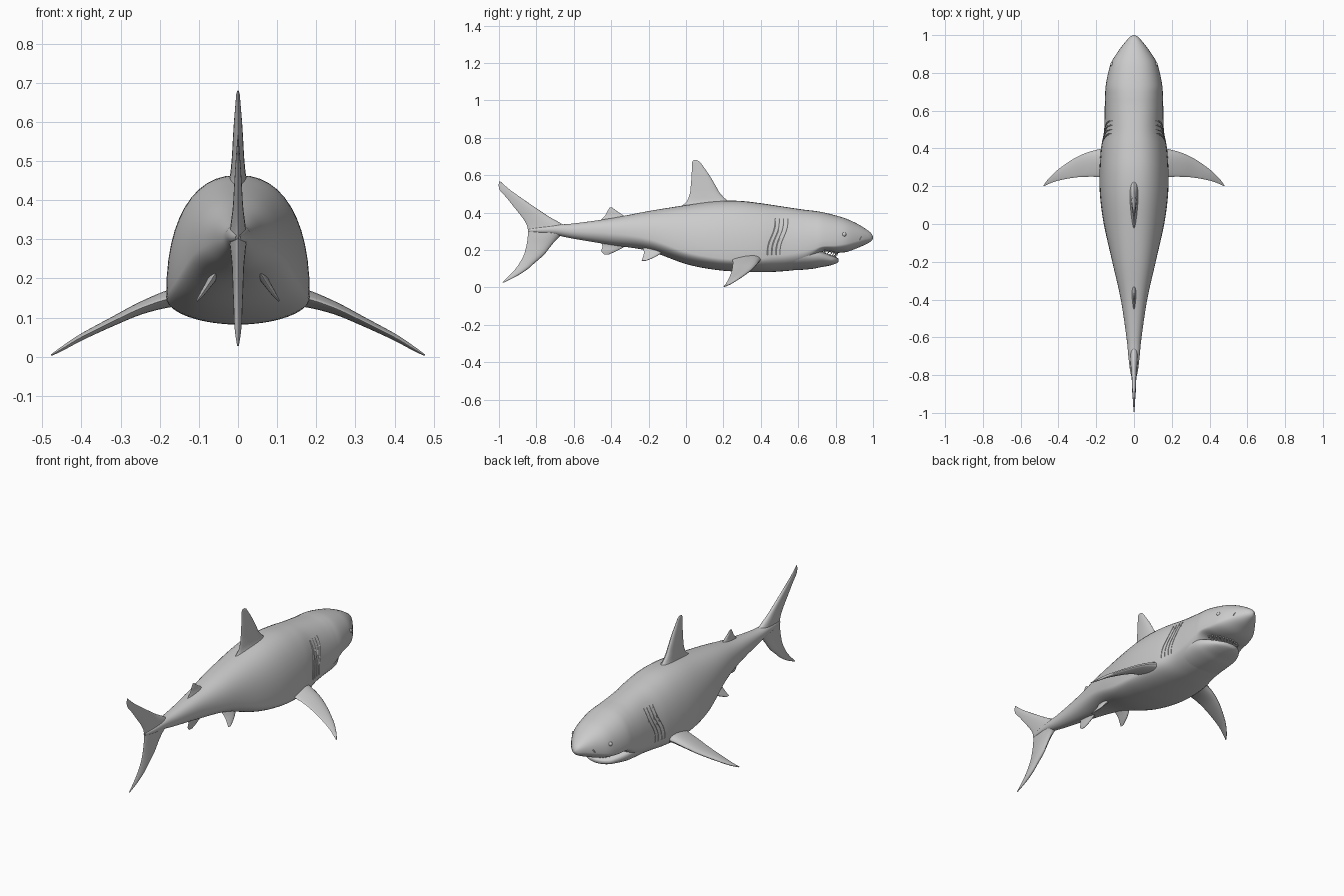
import bpy, bmesh, math
from mathutils import Vector, Matrix

if "Cube" in bpy.data.objects:
    bpy.data.objects.remove(bpy.data.objects["Cube"])


def smooth_rows(rows, n):
    """Catmull-Rom interpolation through control rows."""
    pts = [rows[0]] + list(rows) + [rows[-1]]
    out = []
    for i in range(1, len(pts) - 2):
        for k in range(n):
            t = k / n
            out.append([0.5 * (2 * b + (c - a) * t + (2 * a - 5 * b + 4 * c - d) * t * t
                               + (3 * b - a - 3 * c + d) * t ** 3)
                        for a, b, c, d in zip(*pts[i - 1:i + 3])])
    return out + [list(rows[-1])]


def shade(ob, angle=40):
    bpy.ops.object.select_all(action='DESELECT')
    ob.select_set(True)
    bpy.context.view_layer.objects.active = ob
    bpy.ops.object.shade_smooth_by_angle(angle=math.radians(angle))


def finish(name, bm):
    bmesh.ops.recalc_face_normals(bm, faces=bm.faces[:])
    me = bpy.data.meshes.new(name)
    bm.to_mesh(me)
    bm.free()
    ob = bpy.data.objects.new(name, me)
    bpy.context.collection.objects.link(ob)
    shade(ob)
    return ob


def loft(name, shells):
    """Skin one or more stacks of closed rings, with capped ends."""
    bm = bmesh.new()
    for rings in shells:
        vs = [[bm.verts.new(p) for p in r] for r in rings]
        m = len(vs[0])
        for a, b in zip(vs, vs[1:]):
            for j in range(m):
                bm.faces.new((a[j], a[(j + 1) % m], b[(j + 1) % m], b[j]))
        bm.faces.new(vs[0])
        bm.faces.new(vs[-1])
    return finish(name, bm)


def spow(v, e):
    return math.copysign(abs(v) ** e, v)


def hull(name, rows, n_up, n_low=2.0, seg=48):
    """Rows are y, top, bottom, widest height, half width."""
    rings = []
    for y, top, bot, zw, w in rows:
        ring = []
        for j in range(seg):
            a = 2 * math.pi * j / seg
            c, s = math.cos(a), math.sin(a)
            n, h = (n_up, top - zw) if c > 0 else (n_low, zw - bot)
            ring.append((w * spow(s, 2 / n), y, zw + h * spow(c, 2 / n)))
        rings.append(ring)
    return loft(name, [rings])


def row_at(rows, y):
    for a, b in zip(rows, rows[1:]):
        if b[0] <= y <= a[0]:
            t = (a[0] - y) / max(a[0] - b[0], 1e-9)
            return [p + (q - p) * t for p, q in zip(a, b)]
    return rows[-1]


def side_x(y, z):
    _, top, bot, zw, w = row_at(body_rows, y)
    n, h = (2.3, top - zw) if z > zw else (2.0, zw - bot)
    return w * max(0, 1 - min(1, abs(z - zw) / h) ** n) ** (1 / n)


def fin(name, rows, mirror=False):
    """Rows are x, z, leading y, trailing y, half thickness."""
    rows = smooth_rows(rows, 6)
    shells = []
    for sx in ((1, -1) if mirror else (1,)):
        rings = []
        for i, (x, z, lead, trail, half) in enumerate(rows):
            p, q = rows[max(i - 1, 0)], rows[min(i + 1, len(rows) - 1)]
            t = Vector((q[0] - p[0], q[1] - p[1])).normalized()
            ring = []
            for j in range(20):
                a = 2 * math.pi * j / 20
                c = (1 + math.cos(a)) / 2
                o = half * math.sin(a) * (0.5 + 0.9 * c)
                ring.append((sx * (x - t.y * o), trail + (lead - trail) * c, z + t.x * o))
            rings.append(ring)
        shells.append(rings)
    return loft(name, shells)


# Body
body_rows = smooth_rows([
    (1.0, .272, .262, .267, .004), (.99, .29, .247, .265, .022), (.965, .31, .232, .262, .045),
    (.92, .338, .212, .25, .08), (.86, .366, .19, .235, .118), (.80, .385, .185, .225, .137),
    (.73, .402, .19, .22, .15), (.68, .41, .14, .205, .153), (.62, .417, .10, .19, .155),
    (.5, .435, .085, .17, .158), (.4, .45, .082, .155, .175), (.28, .463, .084, .15, .183),
    (.15, .46, .095, .16, .18), (0, .44, .125, .19, .16), (-.2, .408, .195, .26, .115),
    (-.4, .37, .227, .29, .07), (-.6, .342, .26, .3, .04), (-.7, .335, .28, .308, .03),
    (-.78, .325, .288, .306, .02), (-.84, .312, .298, .305, .006)], 6)
body = hull("body", body_rows, 2.3)

# Gill slits and nostrils, cut as fine grooves
grooves = []


def groove(path, r):
    for sx in (1, -1):
        grooves.append([[(sx * (side_x(y, z) + r * math.cos(a)), y + r * math.sin(a), z)
                         for a in (math.pi * k / 3 for k in range(6))] for y, z in path])


for i in range(4):
    path = []
    for k in range(17):
        t = k / 16
        path.append((.476 + .023 * i - .042 * t + .007 * math.sin(2 * math.pi * t),
                     .368 - .195 * t))
    groove(path, .0045)
groove([(.935 - .003 * k, .272 - .006 * k) for k in range(4)], .004)
cutter = loft("groove_cutter", grooves)
cutter.hide_render = True
mod = body.modifiers.new("grooves", 'BOOLEAN')
mod.operation = 'DIFFERENCE'
mod.solver = 'EXACT'
mod.object = cutter
bpy.context.view_layer.objects.active = body
bpy.ops.object.modifier_apply(modifier=mod.name)
bpy.data.objects.remove(cutter)
shade(body)

# Lower jaw
jaw_rows = smooth_rows([
    (.816, .15, .142, .146, .01), (.81, .157, .132, .145, .04), (.79, .165, .123, .146, .075),
    (.76, .178, .115, .153, .10), (.72, .193, .108, .163, .125), (.68, .20, .10, .17, .14),
    (.62, .20, .094, .175, .148), (.55, .20, .091, .17, .15)], 5)
hull("lower_jaw", jaw_rows, 3.0)

# Teeth
bm = bmesh.new()
for k in range(-6, 7):
    a = math.radians(11 * k)
    for upper, rx, ry in ((True, .105, .108), (False, .085, .098)):
        x, y = rx * math.sin(a), .70 + ry * math.cos(a)
        _, top, bot, zw, w = row_at(body_rows if upper else jaw_rows, y)
        n = 2.0 if upper else 3.0
        f = max(0, 1 - min(1, abs(x) / w) ** n) ** (1 / n)
        z = zw - (zw - bot) * f - .006 if upper else zw + (top - zw) * f + .004
        mat = Matrix.Translation((x, y, z)) @ Matrix.Rotation(math.pi if upper else 0, 4, 'X')
        bmesh.ops.create_cone(bm, cap_ends=True, segments=6, radius1=.007, radius2=0,
                              depth=.022 if upper else .018, matrix=mat)
finish("teeth", bm)

# Eyes
for sx, side in ((1, "right"), (-1, "left")):
    bpy.ops.mesh.primitive_uv_sphere_add(segments=20, ring_count=12, radius=.012,
                                         location=(sx * (side_x(.845, .283) - .005), .845, .283))
    bpy.context.object.name = side + "_eye"
    shade(bpy.context.object)

# Fins
fin("dorsal_fin", [
    (0, .42, .31, -.05, .04), (0, .455, .235, .0, .022), (0, .50, .185, .02, .016),
    (0, .55, .155, .026, .013), (0, .60, .125, .03, .010), (0, .65, .09, .032, .006),
    (0, .672, .073, .034, .004), (0, .68, .058, .04, .001)])
fin("second_dorsal_fin", [
    (0, .355, -.30, -.46, .016), (0, .385, -.335, -.432, .008),
    (0, .408, -.37, -.42, .005), (0, .427, -.395, -.408, .002)])
fin("anal_fin", [
    (0, .255, -.28, -.46, .016), (0, .22, -.325, -.447, .008),
    (0, .195, -.37, -.453, .006), (0, .177, -.41, -.438, .002)])
fin("tail_fin", [
    (0, .567, -.993, -1.0, .001), (0, .525, -.945, -.998, .004), (0, .48, -.883, -.96, .007),
    (0, .43, -.81, -.92, .010), (0, .38, -.735, -.88, .013), (0, .34, -.665, -.854, .018),
    (0, .305, -.62, -.845, .022), (0, .272, -.675, -.846, .019), (0, .23, -.715, -.852, .015),
    (0, .176, -.758, -.866, .013), (0, .13, -.81, -.89, .011), (0, .095, -.85, -.915, .010),
    (0, .06, -.905, -.948, .007), (0, .027, -.972, -.983, .002)])
fin("pectoral_fins", [
    (.12, .158, .415, .225, .026), (.18, .147, .397, .247, .021), (.25, .123, .378, .25, .015),
    (.32, .09, .345, .245, .011), (.40, .05, .29, .23, .008), (.45, .02, .242, .213, .005),
    (.477, .004, .207, .2, .002)], mirror=True)
fin("pelvic_fins", [
    (.05, .225, -.09, -.235, .014), (.072, .19, -.125, -.225, .009),
    (.09, .163, -.165, -.23, .006), (.105, .142, -.215, -.237, .002)], mirror=True)
